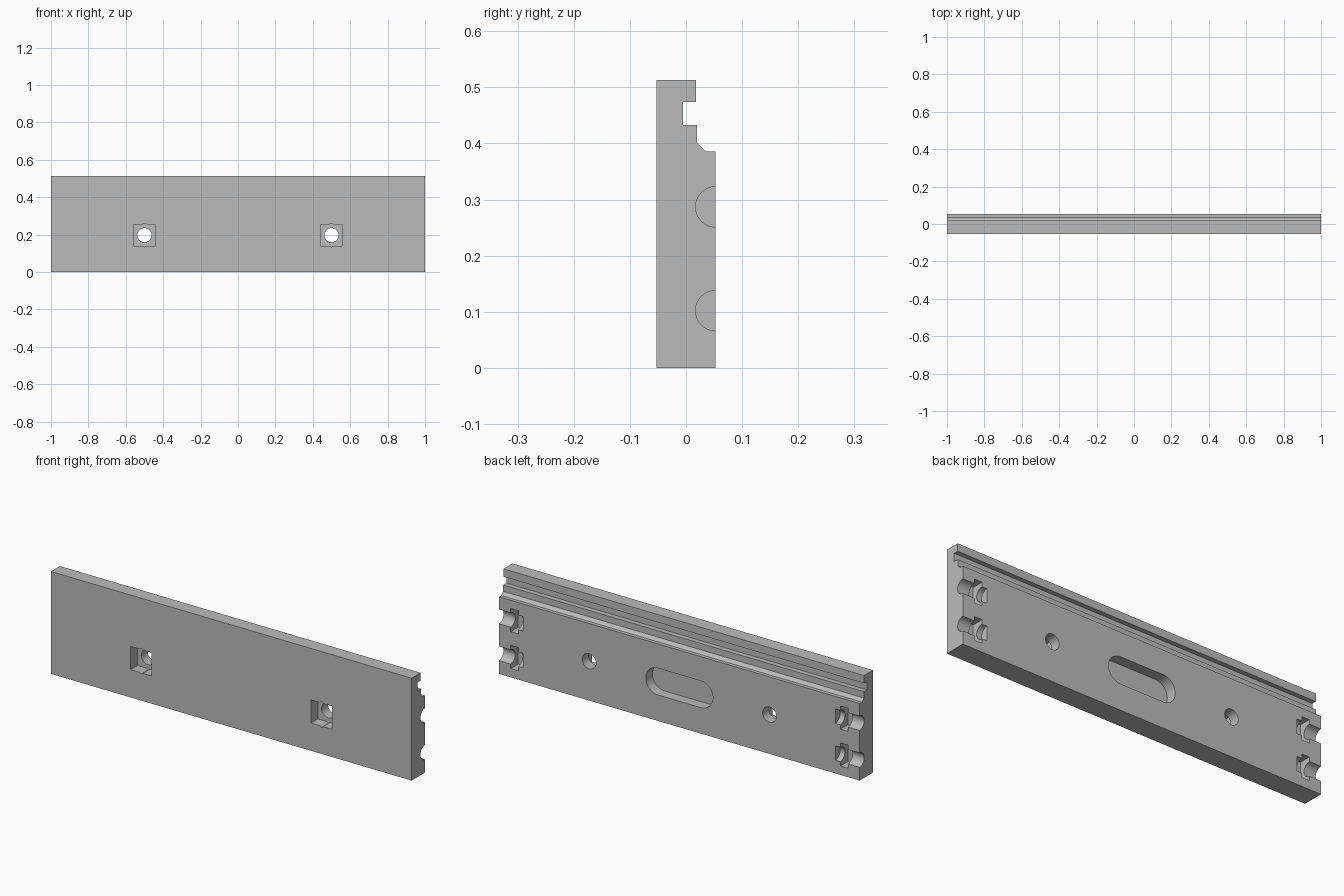
import bpy
import bmesh
from math import radians
from mathutils import Matrix, Vector

old = bpy.data.objects.get("Cube")
if old:
    bpy.data.objects.remove(old, do_unlink=True)

grey = bpy.data.materials.new("plain_grey")
grey.use_nodes = True
grey.diffuse_color = (0.5, 0.5, 0.5, 1)
grey.node_tree.nodes["Principled BSDF"].inputs["Base Color"].default_value = (0.5, 0.5, 0.5, 1)

FRONT, BACK = -0.053, 0.053
HOLE_Z = 0.197


def finish(name, bm):
    bmesh.ops.recalc_face_normals(bm, faces=bm.faces)
    mesh = bpy.data.meshes.new(name)
    bm.to_mesh(mesh)
    bm.free()
    mesh.materials.append(grey)
    obj = bpy.data.objects.new(name, mesh)
    bpy.context.collection.objects.link(obj)
    return obj


def box(name, lo, hi):
    lo, hi = Vector(lo), Vector(hi)
    bm = bmesh.new()
    place = Matrix.Translation((lo + hi) / 2) @ Matrix.Diagonal((*(hi - lo), 1))
    bmesh.ops.create_cube(bm, size=1, matrix=place)
    return finish(name, bm)


def cylinder(name, centre, radius, length, axis, sides=32):
    bm = bmesh.new()
    turn = Matrix.Rotation(radians(90), 4, "Y" if axis == "x" else "X")
    bmesh.ops.create_cone(bm, cap_ends=True, segments=sides, radius1=radius, radius2=radius,
                          depth=length, matrix=Matrix.Translation(centre) @ turn)
    return finish(name, bm)


# Plate: side profile with the top groove and chamfer, extruded along x
profile = [(FRONT, 0), (BACK, 0), (BACK, 0.386), (0.035, 0.386), (0.02, 0.401), (0.02, 0.433),
           (-0.005, 0.433), (-0.005, 0.474), (0.018, 0.474), (0.018, 0.513), (FRONT, 0.513)]
bm = bmesh.new()
face = bm.faces.new([bm.verts.new((-1, y, z)) for y, z in profile])
grown = bmesh.ops.extrude_face_region(bm, geom=[face])["geom"]
bmesh.ops.translate(bm, vec=(2, 0, 0), verts=[v for v in grown if isinstance(v, bmesh.types.BMVert)])
plate = finish("grooved_plate", bm)

cutters = []
for side in (-1, 1):
    # Through hole with a square and six-sided pocket in the front
    x = side * 0.5
    cutters += [
        cylinder("bolt_hole", (x, 0, HOLE_Z), 0.038, 0.3, "y"),
        box("square_pocket", (x - 0.058, -0.2, HOLE_Z - 0.058), (x + 0.058, 0.002, HOLE_Z + 0.058)),
        cylinder("nut_pocket", (x, -0.099, HOLE_Z), 0.064, 0.202, "y", 6),
    ]
    # Half-round end channels with a nut slot across each
    for z in (0.102, 0.287):
        a, b = sorted((side * 0.893, side * 0.935))
        cutters += [
            cylinder("end_channel", (side * 0.966, BACK, z), 0.036, 0.2, "x"),
            box("nut_slot", (a, -0.006, z - 0.058), (b, 0.2, z + 0.058)),
        ]

# Blind rounded slot in the back
bm = bmesh.new()
bmesh.ops.create_cone(bm, cap_ends=True, segments=48, radius1=0.067, radius2=0.067, depth=0.2,
                      matrix=Matrix.Translation((0, 0.1, HOLE_Z)) @ Matrix.Rotation(radians(90), 4, "X"))
bmesh.ops.bisect_plane(bm, geom=bm.verts[:] + bm.edges[:] + bm.faces[:], plane_co=(0.001, 0, 0),
                       plane_no=(1, 0, 0))
for v in bm.verts:
    v.co.x += 0.119 if v.co.x > 0.0005 else -0.119
cutters.append(finish("long_slot", bm))

# Cut everything from the plate
bpy.context.view_layer.objects.active = plate
plate.select_set(True)
for cutter in cutters:
    cutter.hide_render = True
    mod = plate.modifiers.new(cutter.name, "BOOLEAN")
    mod.operation = "DIFFERENCE"
    mod.solver = "EXACT"
    mod.object = cutter
    bpy.ops.object.modifier_apply(modifier=mod.name)
    bpy.data.objects.remove(cutter, do_unlink=True)

bpy.ops.object.shade_smooth_by_angle(angle=radians(30))
